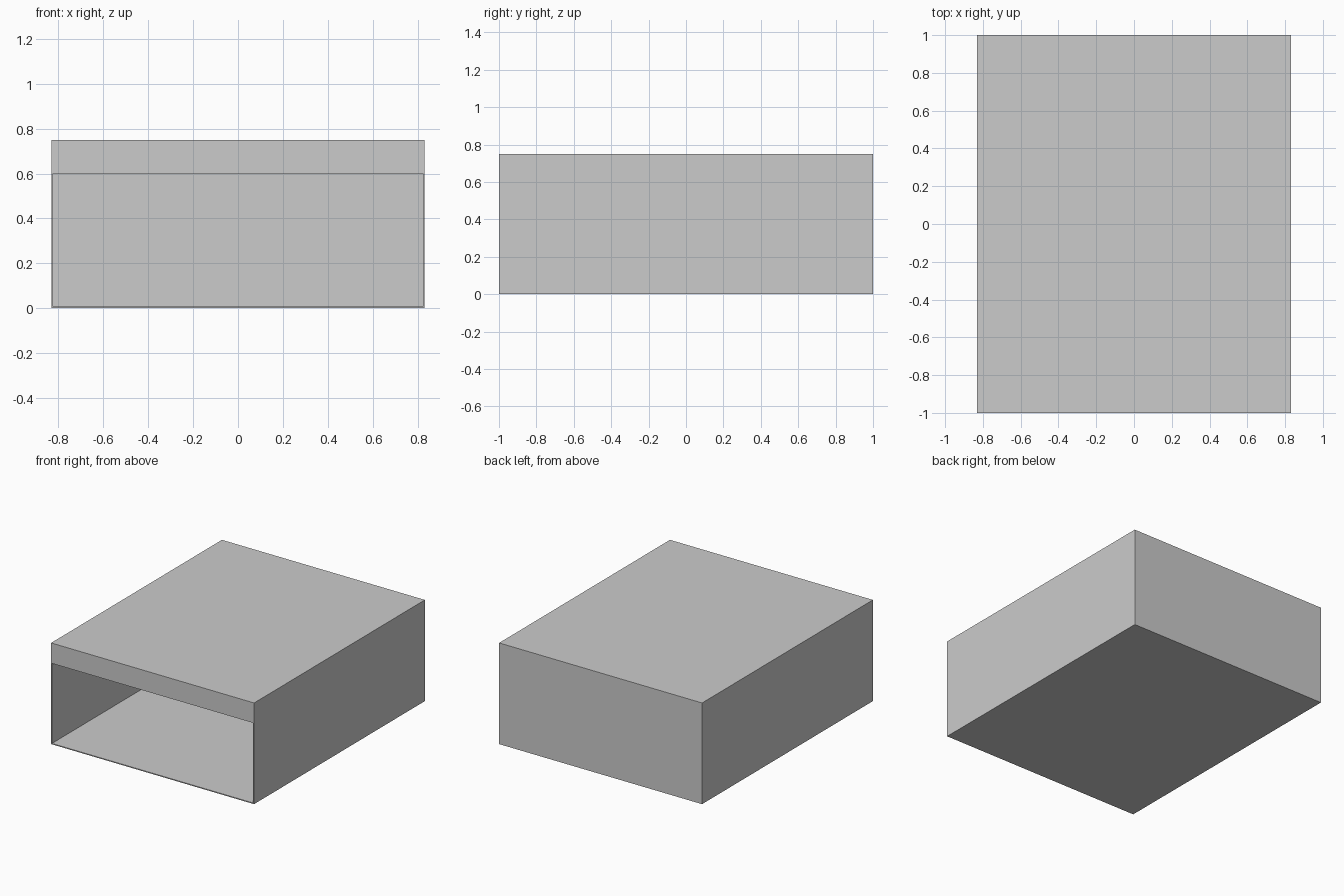
import bpy

if "Cube" in bpy.data.objects:
    bpy.data.objects.remove(bpy.data.objects["Cube"])

W, D, H = 0.832, 1.0, 0.75   # half width, half depth, height
T = 0.007                    # sheet thickness
LIP = 0.60                   # top of the front opening


def panel(name, lo, hi):
    """Axis-aligned sheet between two corners."""
    bpy.ops.mesh.primitive_cube_add(size=1)
    ob = bpy.context.object
    ob.name = name
    ob.location = [(a + b) / 2 for a, b in zip(lo, hi)]
    ob.scale = [b - a for a, b in zip(lo, hi)]
    bpy.ops.object.transform_apply(location=True, scale=True)
    return ob


# floor and roof
panel("floor_panel", (-W, -D, 0), (W, D, T))
panel("top_panel", (-W, -D, H - T), (W, D, H))

# side walls
for name, s in (("left_wall", -1), ("right_wall", 1)):
    x0, x1 = sorted((s * W, s * (W - T)))
    panel(name, (x0, -D, T), (x1, D, H - T))

# closed back and the strip above the front opening
panel("back_wall", (-W + T, D - T, T), (W - T, D, H - T))
panel("front_lip", (-W + T, -D, LIP), (W - T, -D + T, H - T))
